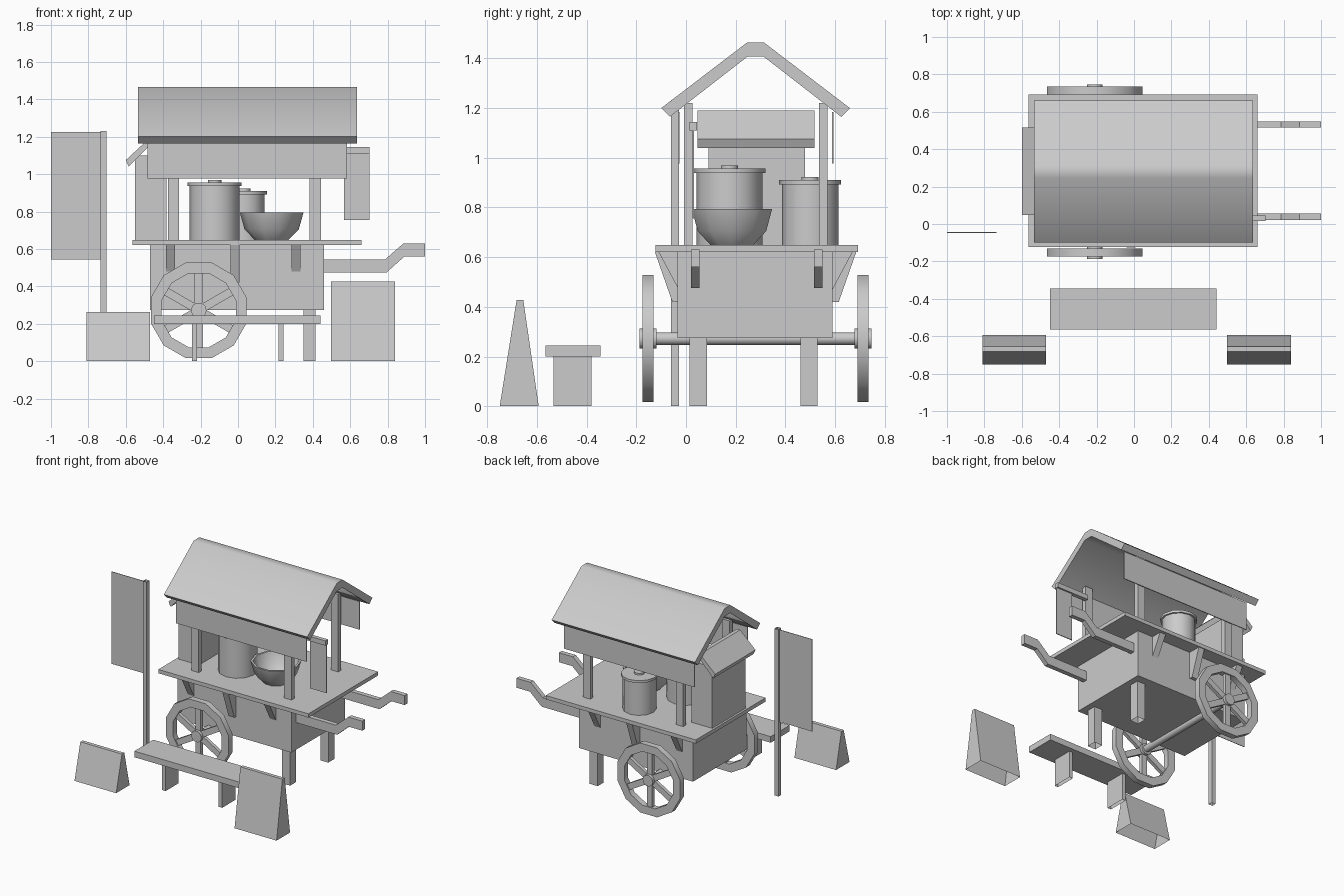
import bpy, bmesh, math
from mathutils import Matrix, Vector

cube = bpy.data.objects.get("Cube")
if cube:
    bpy.data.objects.remove(cube, do_unlink=True)

# One plain grey material
grey = bpy.data.materials.new("plain grey")
grey.use_nodes = True
colour = (0.6, 0.6, 0.6, 1.0)
grey.diffuse_color = colour
grey.node_tree.nodes["Principled BSDF"].inputs["Base Color"].default_value = colour


def finish(name, bm, smooth=False):
    bmesh.ops.recalc_face_normals(bm, faces=bm.faces)
    mesh = bpy.data.meshes.new(name)
    bm.to_mesh(mesh)
    bm.free()
    mesh.materials.append(grey)
    ob = bpy.data.objects.new(name, mesh)
    bpy.context.collection.objects.link(ob)
    if smooth:
        bpy.ops.object.select_all(action='DESELECT')
        ob.select_set(True)
        bpy.context.view_layer.objects.active = ob
        bpy.ops.object.shade_smooth_by_angle(angle=math.radians(42))
    return ob


def box(name, x, y, z, open_ends=False):
    """Box from (low, high) ranges, optionally without top and bottom."""
    bm = bmesh.new()
    bmesh.ops.create_cube(bm, size=1)
    for v in bm.verts:
        v.co = Vector([r[0] if c < 0 else r[1] for r, c in zip((x, y, z), v.co)])
    if open_ends:
        bm.normal_update()
        ends = [f for f in bm.faces if abs(f.normal.z) > 0.9]
        bmesh.ops.delete(bm, geom=ends, context='FACES_ONLY')
    return finish(name, bm)


def prism(name, outline, span, axis, smooth=False, open_bottom=False):
    """Extrude an outline of (horizontal, z) points along x or y."""
    bm = bmesh.new()

    def place(h, z, t):
        return (t, h, z) if axis == 'x' else (h, t, z)
    a, b = ([bm.verts.new(place(h, z, t)) for h, z in outline] for t in span)
    bm.faces.new(a)
    bm.faces.new(b)
    for i in range(len(a)):
        j = (i + 1) % len(a)
        if not (open_bottom and outline[i][1] == outline[j][1] == 0):
            bm.faces.new((a[i], a[j], b[j], b[i]))
    return finish(name, bm, smooth)


def lathe(name, profile, sides, centre, closed=False, sideways=False, phase=0.0):
    """Spin (radius, height) points around z, or around y when sideways."""
    bm = bmesh.new()
    rings = []
    for i in range(sides):
        a = phase + math.tau * i / sides
        rings.append([bm.verts.new((r * math.cos(a), r * math.sin(a), h)) for r, h in profile])
    n = len(profile)
    for i in range(sides):
        p, q = rings[i], rings[(i + 1) % sides]
        for k in range(n if closed else n - 1):
            m = (k + 1) % n
            bm.faces.new((p[k], q[k], q[m], p[m]))
    if not closed:
        for k in (0, n - 1):
            bm.faces.new([ring[k] for ring in rings])
    if sideways:
        bm.transform(Matrix.Rotation(math.radians(90), 4, 'X'))
    bm.transform(Matrix.Translation(centre))
    return finish(name, bm, True)


def gable(name, mid, ridge, under, eave, lip, span, axis):
    """Bent roof slab; each argument is (half width, z)."""
    left = [(-lip[0], lip[1]), (-eave[0], eave[1]), (-ridge[0], ridge[1])]
    right = [(-h, z) for h, z in reversed(left)]
    inner = [(under[0], under[1]), (-under[0], under[1])]
    prism(name, [(mid + h, z) for h, z in left + right + inner], span, axis, True)


# Cart body, counter and legs
MID = 0.28
box("cart_body", (-0.47, 0.46), (-0.035, 0.59), (0.275, 0.62))
box("counter", (-0.565, 0.66), (-0.122, 0.692), (0.62, 0.648))
for side, y in (("front", 0.05), ("back", 0.495)):
    box(side + "_cart_leg", (0.35, 0.415), (y - 0.035, y + 0.035), (0, 0.275), True)

# Brackets under the counter, front and back
for sign, side in ((-1, "front"), (1, "back")):
    wall = MID + sign * 0.31
    for label, x, reach, foot, low in (("left", -0.36, 0.08, 0, 0.47),
                                       ("middle", -0.015, 0.095, 0.025, 0.42),
                                       ("right", 0.31, 0.08, 0, 0.47)):
        pts = [(wall, 0.62), (wall + sign * reach, 0.62)]
        if foot:
            pts.append((wall + sign * foot, low))
        pts.append((wall, low))
        prism(f"{side}_{label}_bracket", pts, (x - 0.024, x + 0.024), 'x')

# Bent push handles
handle = [(0.46, 0.475), (0.795, 0.475), (0.89, 0.56), (1, 0.56),
          (1, 0.63), (0.885, 0.63), (0.785, 0.543), (0.46, 0.543)]
for side, y in (("front", 0.038), ("back", 0.532)):
    prism(side + "_handle", handle, (y - 0.017, y + 0.017), 'y')

# Wheels: faceted rim, three crossing spoke bars, hub
WX, WZ = -0.21, 0.272
for side, y in (("front", -0.153), ("back", 0.713)):
    rim = [(0.265, -0.022), (0.265, 0.022), (0.205, 0.022), (0.205, -0.022)]
    lathe(side + "_wheel_rim", rim, 12, (WX, y, WZ), True, True, math.pi / 12)
    for k in range(3):
        bar = box(f"{side}_spoke_{k + 1}", (-0.022, 0.022), (-0.013, 0.013), (-0.21, 0.21))
        bar.location = (WX, y, WZ)
        bar.rotation_euler.y = math.radians(60 * k)
    lathe(side + "_hub", [(0.042, -0.034), (0.042, 0.034)], 10, (WX, y, WZ), sideways=True)
lathe("axle", [(0.026, -0.43), (0.026, 0.43)], 10, (WX, MID, WZ), sideways=True)

# Roof, posts and hanging boards
gable("roof", MID, (0.033, 1.465), (0.033, 1.407), (0.38, 1.2), (0.345, 1.165), (-0.535, 0.635), 'x')
for fb, y in (("front", 0.009), ("back", 0.552)):
    for lr, x in (("left", -0.345), ("right", 0.413)):
        box(f"{fb}_{lr}_post", (x - 0.03, x + 0.03), (y - 0.017, y + 0.017), (0.648, 1.22))
for side, y in (("front", -0.03), ("back", 0.59)):
    box(side + "_valance", (-0.483, 0.582), (y - 0.003, y + 0.003), (0.977, 1.185))

# Side cabinet with its own small roof
box("cabinet", (-0.55, -0.382), (0.09, 0.48), (0.648, 1.1))
gable("cabinet_roof", -0.462, (0.014, 1.19), (0.014, 1.15), (0.138, 1.075), (0.122, 1.04),
      (0.047, 0.517), 'y')

# Banner on a short rod beside the front post
box("banner_rod", (0.44, 0.703), (0.015, 0.045), (1.11, 1.145))
box("banner", (0.567, 0.703), (0.027, 0.033), (0.755, 1.12))

# Tall standing sign
box("sign_pole", (-0.735, -0.703), (-0.061, -0.029), (0, 1.232), True)
box("sign_cloth", (-1, -0.735), (-0.047, -0.043), (0.545, 1.225))

# Lidded pots
for label, x, y, r, top in (("large", -0.125, 0.175, 0.133, 0.938),
                            ("small", 0.03, 0.5, 0.113, 0.892)):
    lathe(label + "_pot", [(r, 0.648), (r, top)], 12, (x, y, 0))
    lathe(label + "_pot_lid", [(r + 0.012, top), (r + 0.012, top + 0.018)], 12, (x, y, 0))
    lathe(label + "_pot_knob", [(0.036, top + 0.018), (0.036, top + 0.031)], 10, (x, y, 0))

# Open bowl
bowl = [(0.09, 0.648), (0.145, 0.705), (0.17, 0.794), (0.155, 0.794), (0.13, 0.715), (0.08, 0.67)]
lathe("bowl", bowl, 10, (0.18, 0.185, 0))

# Bench
box("bench_seat", (-0.45, 0.44), (-0.565, -0.345), (0.2, 0.245))
for label, x in (("left", -0.232), ("right", 0.23)):
    box(label + "_bench_leg", (x - 0.014, x + 0.014), (-0.533, -0.38), (0, 0.2), True)

# Folding floor boards
for label, span, top in (("small", (-0.81, -0.47), 0.262), ("large", (0.497, 0.84), 0.427)):
    prism(label + "_floor_board", [(-0.75, 0), (-0.682, top), (-0.655, top), (-0.593, 0)],
          span, 'x', open_bottom=True)
